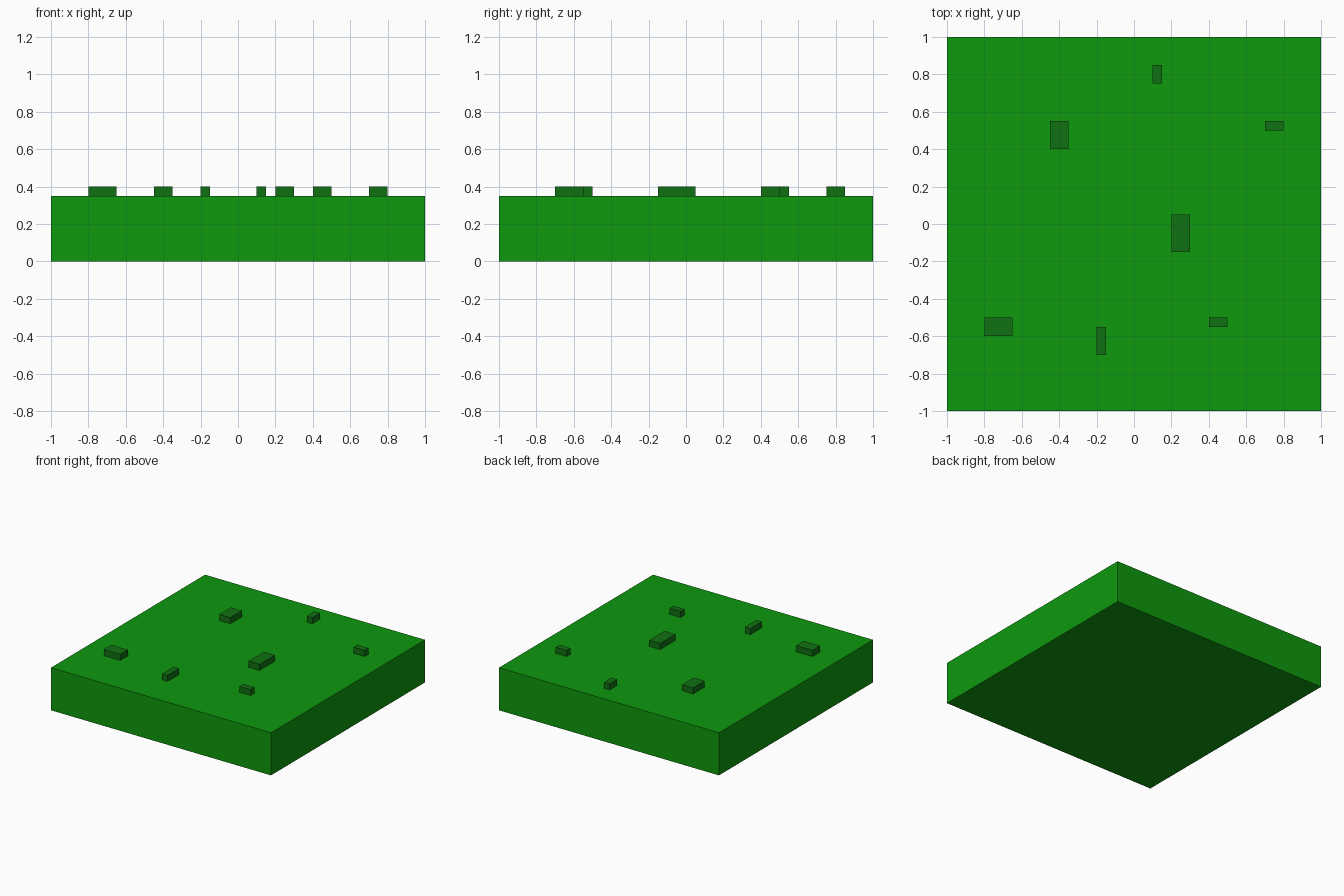
import bpy

cube = bpy.data.objects.get("Cube")
if cube:
    bpy.data.objects.remove(cube, do_unlink=True)


def material(name, rgb):
    m = bpy.data.materials.new(name)
    m.use_nodes = True
    m.diffuse_color = (*rgb, 1)
    bsdf = next(n for n in m.node_tree.nodes if n.type == 'BSDF_PRINCIPLED')
    bsdf.inputs["Base Color"].default_value = (*rgb, 1)
    return m


def box(name, x0, x1, y0, y1, z0, z1, mat):
    """Axis-aligned box given by its bounds."""
    bpy.ops.mesh.primitive_cube_add(
        size=1, location=((x0 + x1) / 2, (y0 + y1) / 2, (z0 + z1) / 2))
    ob = bpy.context.object
    ob.name = name
    ob.scale = (x1 - x0, y1 - y0, z1 - z0)
    bpy.ops.object.transform_apply(location=False, rotation=False, scale=True)
    ob.data.materials.append(mat)
    return ob


grass = material("grass green", (0.0044, 0.314, 0.004))
dark_grass = material("dark grass green", (0.0052, 0.162, 0.0056))

TOP = 0.35      # ground surface height
TUFT_TOP = 0.40

# Ground slab
box("ground_block", -1, 1, -1, 1, 0, TOP, grass)

# Grass tufts: x0, x1, y0, y1
tufts = [
    (-0.45, -0.35, 0.40, 0.55),
    (0.10, 0.15, 0.75, 0.85),
    (0.70, 0.80, 0.50, 0.55),
    (0.20, 0.30, -0.15, 0.05),
    (-0.80, -0.65, -0.60, -0.50),
    (-0.20, -0.15, -0.70, -0.55),
    (0.40, 0.50, -0.55, -0.50),
]
for i, bounds in enumerate(tufts, 1):
    box(f"grass_tuft_{i}", *bounds, TOP, TUFT_TOP, dark_grass)
